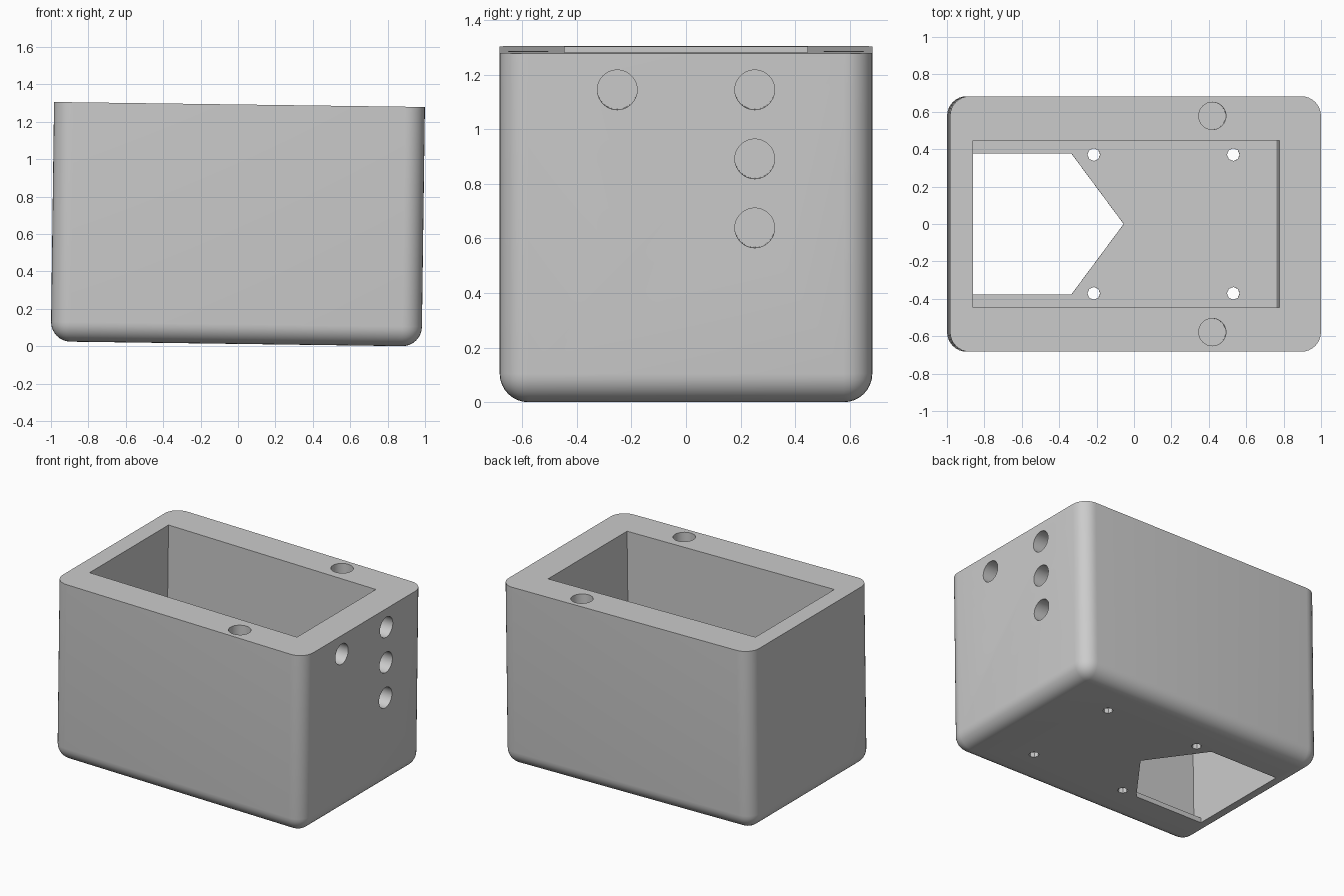
import bpy
import bmesh
from math import radians, cos, sin, pi
from mathutils import Matrix, Vector

default = bpy.data.objects.get("Cube")
if default:
    bpy.data.objects.remove(default, do_unlink=True)

LENGTH, WIDTH, HEIGHT = 1.983, 1.366, 1.28
FLOOR = 0.035
ROUND = 0.105
TILT = 0.0135

grey = bpy.data.materials.new("plain grey")
grey.use_nodes = True
grey.diffuse_color = (0.6, 0.6, 0.6, 1)
grey.node_tree.nodes["Principled BSDF"].inputs["Base Color"].default_value = (0.6, 0.6, 0.6, 1)


def add_object(name, bm):
    bmesh.ops.recalc_face_normals(bm, faces=bm.faces)
    mesh = bpy.data.meshes.new(name)
    bm.to_mesh(mesh)
    bm.free()
    mesh.materials.append(grey)
    obj = bpy.data.objects.new(name, mesh)
    bpy.context.collection.objects.link(obj)
    return obj


def prism(name, outline, z0, z1, frame=Matrix()):
    """Solid made by lifting a flat outline from z0 to z1."""
    bm = bmesh.new()
    face = bm.faces.new([bm.verts.new((x, y, z0)) for x, y in outline])
    lifted = bmesh.ops.extrude_face_region(bm, geom=[face])["geom"]
    top = [v for v in lifted if isinstance(v, bmesh.types.BMVert)]
    bmesh.ops.translate(bm, verts=top, vec=(0, 0, z1 - z0))
    bm.transform(frame)
    return add_object(name, bm)


def circle(x, y, radius, sides):
    return [(x + radius * cos(2 * pi * i / sides), y + radius * sin(2 * pi * i / sides))
            for i in range(sides)]


# Outer block, rounded at the upright and bottom edges, sharp at the rim
bm = bmesh.new()
bmesh.ops.create_cube(bm, size=1)
bm.transform(Matrix.Translation((0, 0, HEIGHT / 2)) @ Matrix.Diagonal((LENGTH, WIDTH, HEIGHT, 1)))
soft = [e for e in bm.edges if min(v.co.z for v in e.verts) < 0.01]
bmesh.ops.bevel(bm, geom=soft, offset=ROUND, offset_type='OFFSET', segments=8,
                profile=0.5, affect='EDGES')
box = add_object("box", bm)

# Deep rectangular cavity
X0, X1, Y = -0.87, 0.771, 0.446
cutters = [prism("cavity_cutter", [(X0, -Y), (X1, -Y), (X1, Y), (X0, Y)], FLOOR, HEIGHT + 0.2)]

# Pointed opening in the floor
cutters.append(prism("floor_opening_cutter",
                     [(X0, -0.377), (-0.326, -0.377), (-0.046, 0), (-0.326, 0.377), (X0, 0.377)],
                     -0.2, FLOOR + 0.1))

# Sockets and screw holes, mirrored front to back
to_side = Matrix.Translation((LENGTH / 2, 0, 0)) @ Matrix.Rotation(radians(90), 4, 'Y')
for side in (-1, 1):
    cutters.append(prism("rim_socket_cutter", circle(0.411, side * 0.578, 0.073, 32),
                         HEIGHT - 0.16, HEIGHT + 0.1))
    for x in (-0.206, 0.54):
        cutters.append(prism("screw_hole_cutter", circle(x, side * 0.371, 0.034, 8),
                             -0.1, FLOOR + 0.1))
    for z in (0.64, 0.893, 1.146):
        cutters.append(prism("end_socket_cutter", circle(-z, side * 0.252, 0.073, 32),
                             -0.16, 0.1, to_side))

# Carve everything out of the block
bpy.ops.object.select_all(action='DESELECT')
bpy.context.view_layer.objects.active = box
box.select_set(True)
for cutter in cutters:
    cutter.hide_render = True
    mod = box.modifiers.new(cutter.name, 'BOOLEAN')
    mod.operation = 'DIFFERENCE'
    mod.solver = 'EXACT'
    mod.object = cutter
    bpy.ops.object.modifier_apply(modifier=mod.name)
for cutter in cutters:
    bpy.data.objects.remove(cutter, do_unlink=True)

# Slight lean, then rest on the ground and centre
box.data.transform(Matrix.Rotation(TILT, 4, 'Y'))
points = [v.co for v in box.data.vertices]
low = Vector([min(p[i] for p in points) for i in range(3)])
high = Vector([max(p[i] for p in points) for i in range(3)])
middle = (low + high) / 2
box.data.transform(Matrix.Translation((-middle.x, -middle.y, -low.z)))
bpy.ops.object.shade_smooth_by_angle(angle=radians(30))
